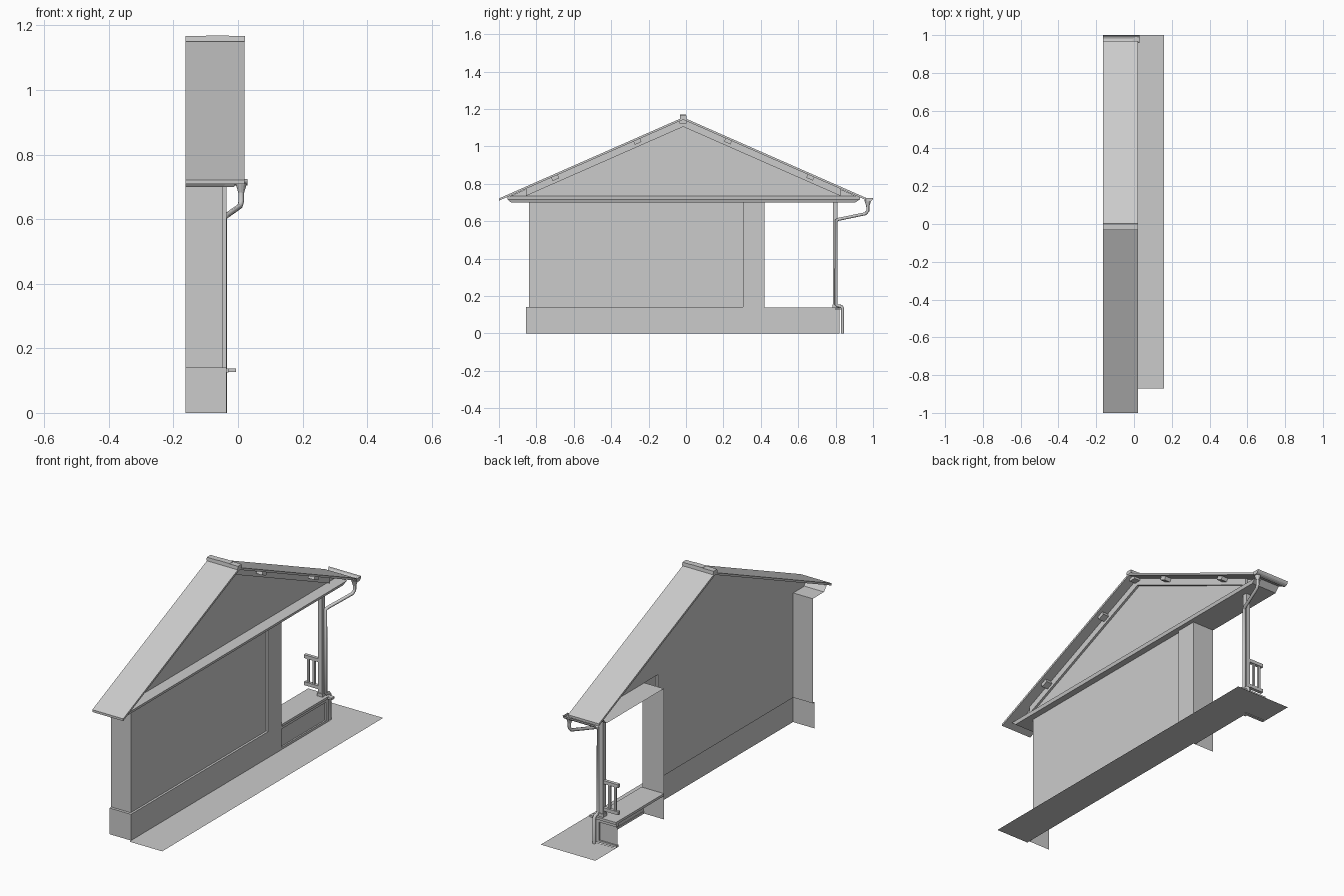
import bpy, bmesh, math
from mathutils import Vector

if "Cube" in bpy.data.objects:
    bpy.data.objects.remove(bpy.data.objects["Cube"])

X0 = -0.163            # open end of the slice
XW, XP = -0.047, -0.035  # wall plane, plinth plane
RY, RZ, S = -0.015, 1.155, 0.44  # ridge and slope


def make(name, verts, faces):
    me = bpy.data.meshes.new(name)
    me.from_pydata([Vector(v) for v in verts], [], faces)
    ob = bpy.data.objects.new(name, me)
    bpy.context.collection.objects.link(ob)
    return ob


def box(name, lo, hi, tilt=0):
    c = [(a + b) / 2 for a, b in zip(lo, hi)]
    h = [(b - a) / 2 for a, b in zip(lo, hi)]
    bm = bmesh.new()
    bmesh.ops.create_cube(bm, size=2)
    me = bpy.data.meshes.new(name)
    for v in bm.verts:
        v.co = Vector([v.co[i] * h[i] for i in range(3)])
    bm.to_mesh(me)
    bm.free()
    ob = bpy.data.objects.new(name, me)
    ob.location = c
    ob.rotation_euler.x = tilt
    bpy.context.collection.objects.link(ob)
    return ob


def sheet(name, yz, xa, xb):
    """Open y-z profile swept along x."""
    n = len(yz)
    v = [(xa, *p) for p in yz] + [(xb, *p) for p in yz]
    return make(name, v, [(i, i + 1, n + i + 1, n + i) for i in range(n - 1)])


def prism(name, yz, xa, xb):
    """Closed y-z outline swept along x with caps."""
    n = len(yz)
    v = [(xa, *p) for p in yz] + [(xb, *p) for p in yz]
    f = [(i, (i + 1) % n, n + (i + 1) % n, n + i) for i in range(n)]
    return make(name, v, f + [tuple(range(n))[::-1], tuple(range(n, 2 * n))])


def side(name, x, yz):
    return make(name, [(x, *p) for p in yz], [tuple(range(len(yz)))])


def rz(y, off=0):
    return RZ - off - S * abs(y - RY)


# Ground apron, L-shaped
make("ground_apron", [(XP, -.87, 0), (.16, -.87, 0), (.16, 1, 0), (X0, 1, 0), (X0, .825, 0), (XP, .825, 0)],
     [tuple(range(6))])

# Plinth with ledge on top
sheet("plinth_front", [(-.855, 0), (-.855, .14), (-.84, .14)], X0, XP)
side("plinth_side", XP, [(-.855, 0), (.42, 0), (.42, .14), (-.855, .14)])
make("plinth_ledge", [(XW, -.84, .14), (XP, -.84, .14), (XP, .305, .14), (XW, .305, .14)], [(0, 1, 2, 3)])

# Walls
sheet("front_wall", [(-.84, .14), (-.84, .7)], X0, XW)
side("side_wall", XW, [(-.84, .14), (.305, .14), (.305, .7), (-.84, .7)])
side("corner_pier", XP, [(.305, .14), (.42, .14), (.42, .7), (.305, .7)])
make("pier_return", [(XW, .305, .14), (XP, .305, .14), (XP, .305, .7), (XW, .305, .7)], [(0, 1, 2, 3)])
sheet("porch_wall", [(.42, 0), (.42, .7)], X0, XP)

# Gable and its raking frieze boards
side("gable", XW, [(-.93, .7), (.905, .7), (.93, rz(.93, .014)), (RY, RZ - .014), (-.95, rz(-.95, .014))])
for s, nm in ((-1, "front"), (1, "back")):
    ye = RY + s * .84
    prism("rake_board_" + nm, [(RY, RZ - .012), (ye, rz(ye, .012)), (ye, rz(ye, .05)), (RY, RZ - .05)],
          XW, XW + .012)

# Boxed eaves and the skirt along the gable
sheet("front_eave", [(-.84, .7), (-.935, .7), (-.957, .727)], X0, -.012)
sheet("back_eave", [(.42, .7), (.905, .7), (.93, .727)], X0, -.012)
prof = [(XW, .7, 0), (-.012, .7, 0), (-.006, .717, 1), (XW, .736, 1)]
v = [(x, -.935 - .02 * t, z) for x, z, t in prof] + [(x, .905 + .025 * t, z) for x, z, t in prof]
make("gable_skirt", v, [(0, 1, 5, 4), (1, 2, 6, 5), (2, 3, 7, 6), (0, 3, 2, 1), (4, 5, 6, 7)])

# Roof slabs
for s, nm, ye in ((-1, "front", -1.0), (1, "back", .97)):
    prism("roof_" + nm, [(RY, RZ), (ye, rz(ye)), (ye, rz(ye, .012)), (RY, RZ - .012)], X0, .02)

# Ridge caps
for i, (a, b) in enumerate([(X0, -.097), (-.099, -.028), (-.03, .021)]):
    h = 1.168 + .0015 * (i % 2)
    prism("ridge_cap_%d" % i, [(-.033, 1.15), (-.031, h), (.001, h), (.003, 1.15)], a, b)

# Purlin ends under the roof
for i, y in enumerate((-.70, -.26, RY, .225, .665)):
    z = rz(y, .021)
    t = 0 if y == RY else math.atan(S) * (1 if y < RY else -1)
    box("purlin_%d" % i, (XW, y - .019, z - .011), (.0, y + .019, z + .011), t)

# Gutter trough with end stop
gy, gz, r = .979, .725, .021
arc = [(gy + r * math.cos(a), gz + r * math.sin(a)) for a in [math.pi * (1 + k / 8) for k in range(9)]]
sheet("gutter", arc, X0, .03)
side("gutter_end", .03, arc)

# Downpipe and funnel
bm = bmesh.new()
bmesh.ops.create_cone(bm, cap_ends=True, segments=12, radius1=.009, radius2=.018, depth=.03)
me = bpy.data.meshes.new("funnel")
bm.to_mesh(me)
bm.free()
fun = bpy.data.objects.new("funnel", me)
fun.location = (.01, .972, .697)
bpy.context.collection.objects.link(fun)

path = [(.01, .972, .69), (.01, .972, .655), (.006, .96, .64), (-.037, .815, .61), (-.043, .803, .602),
        (-.043, .803, .155), (-.043, .81, .148), (-.043, .83, .145), (-.043, .837, .135), (-.043, .837, 0)]
cu = bpy.data.curves.new("downpipe", "CURVE")
cu.dimensions = "3D"
cu.bevel_depth, cu.bevel_resolution = .0085, 2
sp = cu.splines.new("POLY")
sp.points.add(len(path) - 1)
for p, q in zip(sp.points, path):
    p.co = (*q, 1)
bpy.context.collection.objects.link(bpy.data.objects.new("downpipe", cu))

# Porch base: recessed panels in a frame, deck on top
sheet("base_panel_back", [(.812, 0), (.812, .125)], X0, -.04)
side("base_panel_side", -.043, [(.42, 0), (.812, 0), (.812, .125), (.42, .125)])
box("base_corner", (-.06, .795, 0), (XP, .82, .125))
for nm, a, b in (("bottom", 0, .012), ("top", .11, .125)):
    box("base_rail_side_" + nm, (-.046, .42, a), (XP, .82, b))
    box("base_rail_back_" + nm, (X0, .805, a), (XP, .82, b))
box("deck", (X0, .42, .125), (-.03, .826, .138))
box("deck_nosing", (-.03, .8, .126), (-.006, .826, .137))

# Porch post and railing
box("porch_post", (-.076, .786, .138), (-.052, .81, .7))
box("post_foot", (-.08, .782, .138), (-.048, .814, .155))
for nm, z in (("bottom", .17), ("top", .315)):
    box("railing_" + nm, (X0, .79, z), (-.07, .808, z + .018))
for i, x in enumerate((-.142, -.108)):
    box("baluster_%d" % i, (x - .006, .793, .18), (x + .006, .805, .32))
